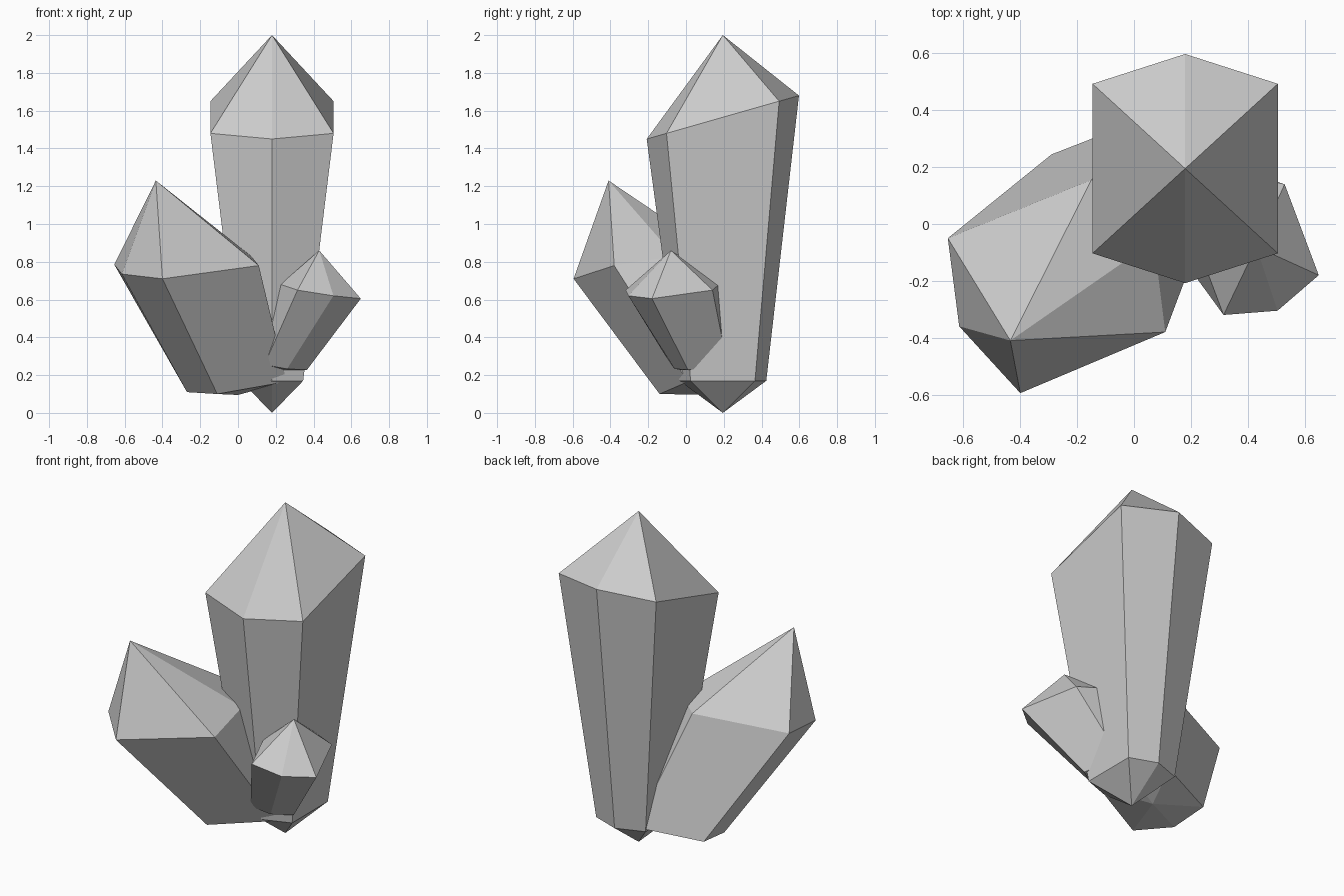
import bpy
import bmesh


def crystal(name, tip, base, top_ring, bottom_ring):
    """Faceted six-sided shaft closed by a tall point and a short root point."""
    bm = bmesh.new()
    top = [bm.verts.new(p) for p in top_ring]
    bottom = [bm.verts.new(p) for p in bottom_ring]
    tip_v, base_v = bm.verts.new(tip), bm.verts.new(base)
    n = len(top)
    for i in range(n):
        j = (i + 1) % n
        bm.faces.new((tip_v, top[i], top[j]))
        bm.faces.new((top[i], bottom[i], bottom[j], top[j]))
        bm.faces.new((base_v, bottom[j], bottom[i]))
    bmesh.ops.recalc_face_normals(bm, faces=bm.faces)
    mesh = bpy.data.meshes.new(name)
    bm.to_mesh(mesh)
    bm.free()
    obj = bpy.data.objects.new(name, mesh)
    bpy.context.collection.objects.link(obj)
    return obj


# Tall upright crystal: level root ring, shoulder ring cut by a sloping plane
CX, CY = 0.18, 0.195
hexagon = [(0, 1), (-1, 0.74), (-1, -0.74), (0, -1), (1, -0.74), (1, 0.74)]
crystal("tall_crystal", (CX, CY, 2.0), (CX, CY, 0.0),
        [(CX + 0.326 * u, CY + 0.403 * v, 1.565 + 0.115 * v) for u, v in hexagon],
        [(CX + 0.165 * u, CY + 0.23 * v, 0.17) for u, v in hexagon])

# Wide crystal leaning left and forward
crystal("leaning_crystal", (-0.435, -0.41, 1.23), (0.0, 0.16, 0.095),
        [(-0.655, -0.05, 0.785), (-0.615, -0.36, 0.735), (-0.40, -0.595, 0.71),
         (0.11, -0.38, 0.78), (0.07, -0.06, 0.83), (-0.15, 0.155, 0.848)],
        [(-0.29, 0.245, 0.145), (-0.27, 0.02, 0.11), (-0.11, -0.14, 0.10),
         (0.257, 0.01, 0.165), (0.23, 0.23, 0.18), (0.07, 0.385, 0.19)])

# Small crystal leaning right
crystal("small_crystal", (0.43, -0.08, 0.86), (0.21, 0.08, 0.21),
        [(0.53, 0.14, 0.65), (0.65, -0.18, 0.605), (0.505, -0.305, 0.62),
         (0.315, -0.32, 0.65), (0.225, -0.08, 0.68), (0.355, 0.18, 0.685)],
        [(0.28, 0.22, 0.25), (0.365, 0.01, 0.228), (0.26, -0.06, 0.233),
         (0.14, -0.08, 0.255), (0.08, 0.075, 0.275), (0.165, 0.245, 0.275)])
